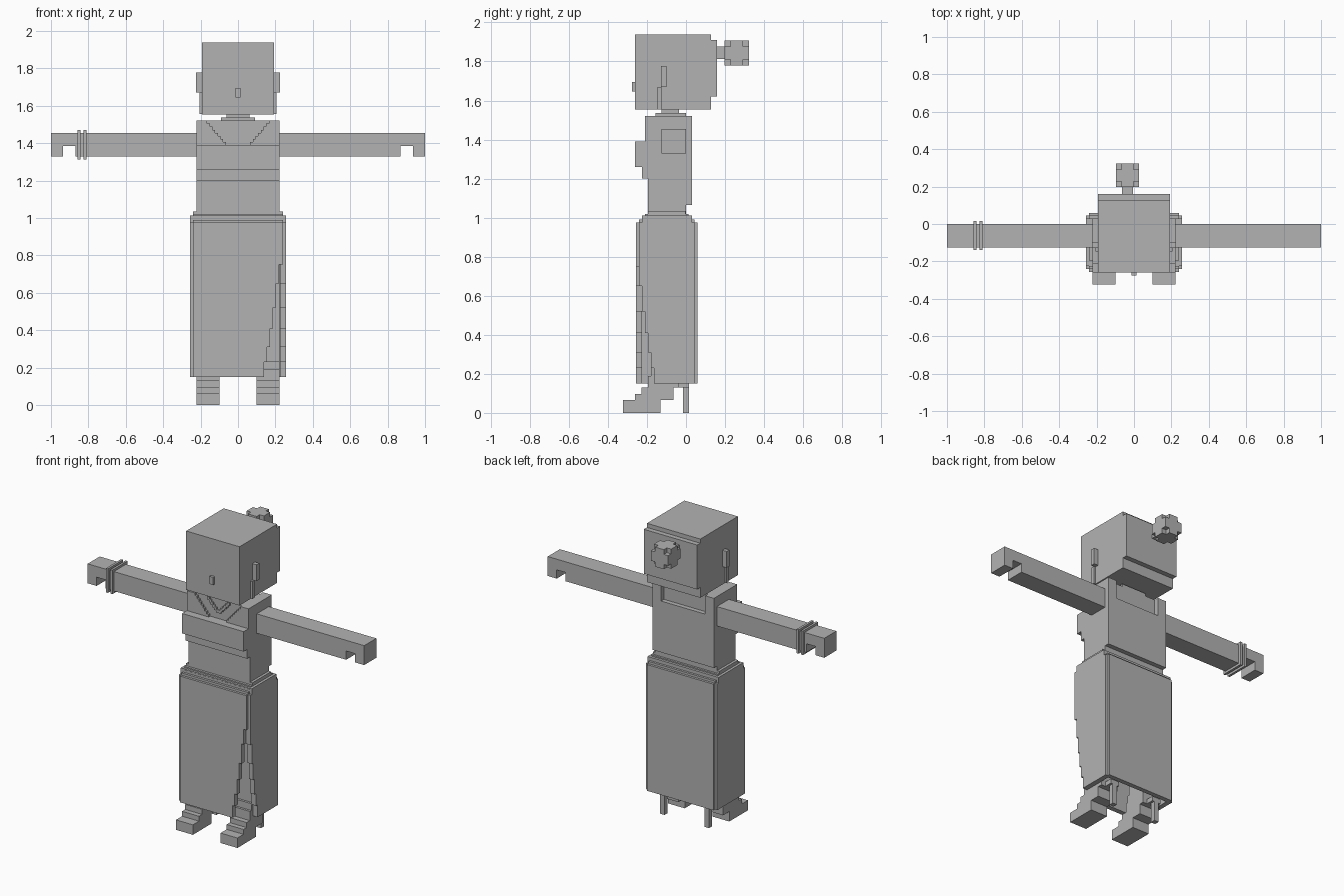
import bpy, bmesh

grey = bpy.data.materials.new("plain grey")
grey.diffuse_color = (0.45, 0.45, 0.45, 1)


def part(name, boxes):
    """One object from boxes given as (x0, x1, y0, y1, z0, z1)."""
    bm = bmesh.new()
    for x0, x1, y0, y1, z0, z1 in boxes:
        cube = bmesh.ops.create_cube(bm, size=1)
        for v in cube["verts"]:
            v.co = (x1 if v.co.x > 0 else x0,
                    y1 if v.co.y > 0 else y0,
                    z1 if v.co.z > 0 else z0)
    me = bpy.data.meshes.new(name)
    bm.to_mesh(me)
    bm.free()
    me.materials.append(grey)
    ob = bpy.data.objects.new(name, me)
    bpy.context.collection.objects.link(ob)
    return ob


def mirror(boxes):
    """The boxes plus their copies across x = 0."""
    return boxes + [(-b[1], -b[0]) + tuple(b[2:]) for b in boxes]


# Head with a stepped back, nose and side locks
part("head", [(-.193, .193, -.26, .128, 1.553, 1.937),
              (-.193, .193, .1, .16, 1.62, 1.91)])
part("nose", [(-.013, .013, -.276, -.25, 1.645, 1.695)])
part("ears", mirror([(.18, .224, -.128, -.1, 1.67, 1.777),
                     (.18, .206, -.147, -.125, 1.555, 1.67)]))

# Hair bun: a cube without its eight corners
lo, hi, c = (-.097, .197, 1.78), (.028, .323, 1.908), .031
bun = []
for axis in range(3):
    b = []
    for i in range(3):
        inset = c if i == axis else 0
        b += [lo[i] + inset, hi[i] - inset]
    bun.append(tuple(b))
part("hair_bun", bun)
part("bun_tie", [(-.065, -.005, .15, .23, 1.813, 1.877)])

# Neck and collar
part("neck", [(-.062, .062, -.125, -.035, 1.5, 1.556)])
part("collar", [(-.09, .09, -.155, 0, 1.5, 1.537)])

# Torso: core, raised back panel around an open neckline, bust and rib band
W = .223
part("torso", [(-W, W, -.195, 0, 1.02, 1.52)])
part("back_panel", [(-W, W, -.01, .03, 1.065, 1.40)]
     + mirror([(.16, W, -.01, .03, 1.40, 1.52)]))
part("bust", [(-W, W, -.26, -.18, 1.26, 1.39),
              (-W, W, -.225, -.18, 1.20, 1.26)])

# Stepped neckline and necklace
steps, dz = 8, .13 / 8
neckline = [(.065 + .1 * i / (steps - 1), W, -.21, -.19,
             1.39 + i * dz, 1.39 + (i + 1) * dz) for i in range(steps)]
part("neckline", mirror(neckline))
necklace = [(.0125 * i, .0125 * (i + 1) + .006, -.203, -.19,
             1.43 + i * .0135, 1.45 + i * .0135) for i in range(6)]
part("necklace", mirror(necklace))

# Arms with a gap between thumb and fingers
part("arms", mirror([(.2, 1, -.125, 0, 1.385, 1.455),
                     (.2, .87, -.125, 0, 1.328, 1.385),
                     (.935, 1, -.125, 0, 1.328, 1.385)]))
part("bracelets", [(x, x + .015, -.14, .015, 1.313, 1.47)
                   for x in (-.857, -.825)])

# Waistband in shrinking steps
part("waistband", [(-.24, .24, -.257 + .0155 * i, .06 - .0155 * i,
                    .96, .975 + .015 * i) for i in range(1, 5)]
     + [(-.257, .257, -.225, .03, .96, 1.012)])

# Hollow skirt with notched corners and a stepped slit at one front corner
skirt = [(-.257, -.225, -.24, .045, .15, .975),
         (-.24, .24, .03, .06, .15, .975),
         (-.257, .257, -.24, .045, .75, .975),
         (-.24, .24, -.257, .06, .75, .975)]
z = .15
for i, top in enumerate((.23, .31, .41, .52, .65, .75)):
    x, y = .14 + .016 * i, -.165 - .015 * i
    skirt += [(-.24, x, -.257, -.225, z, top),
              (.225, .257, y, .045, z, top)]
    z = top
part("skirt", skirt)

# Legs and high-heeled shoes
part("legs", mirror([(.1, .222, -.165, -.035, .13, .8),
                     (.1, .222, -.18, -.1, .13, .235),
                     (.1, .222, -.195, -.1, .13, .19)]))
part("shoes", mirror([(.1, .222, -.323, -.13, 0, .065),
                      (.1, .222, -.26, -.13, .065, .097),
                      (.1, .222, -.228, -.065, .065, .13),
                      (.1, .222, -.195, -.035, .13, .15),
                      (.13, .192, -.035, .015, .13, .16),
                      (.145, .177, -.016, .015, 0, .14)]))
